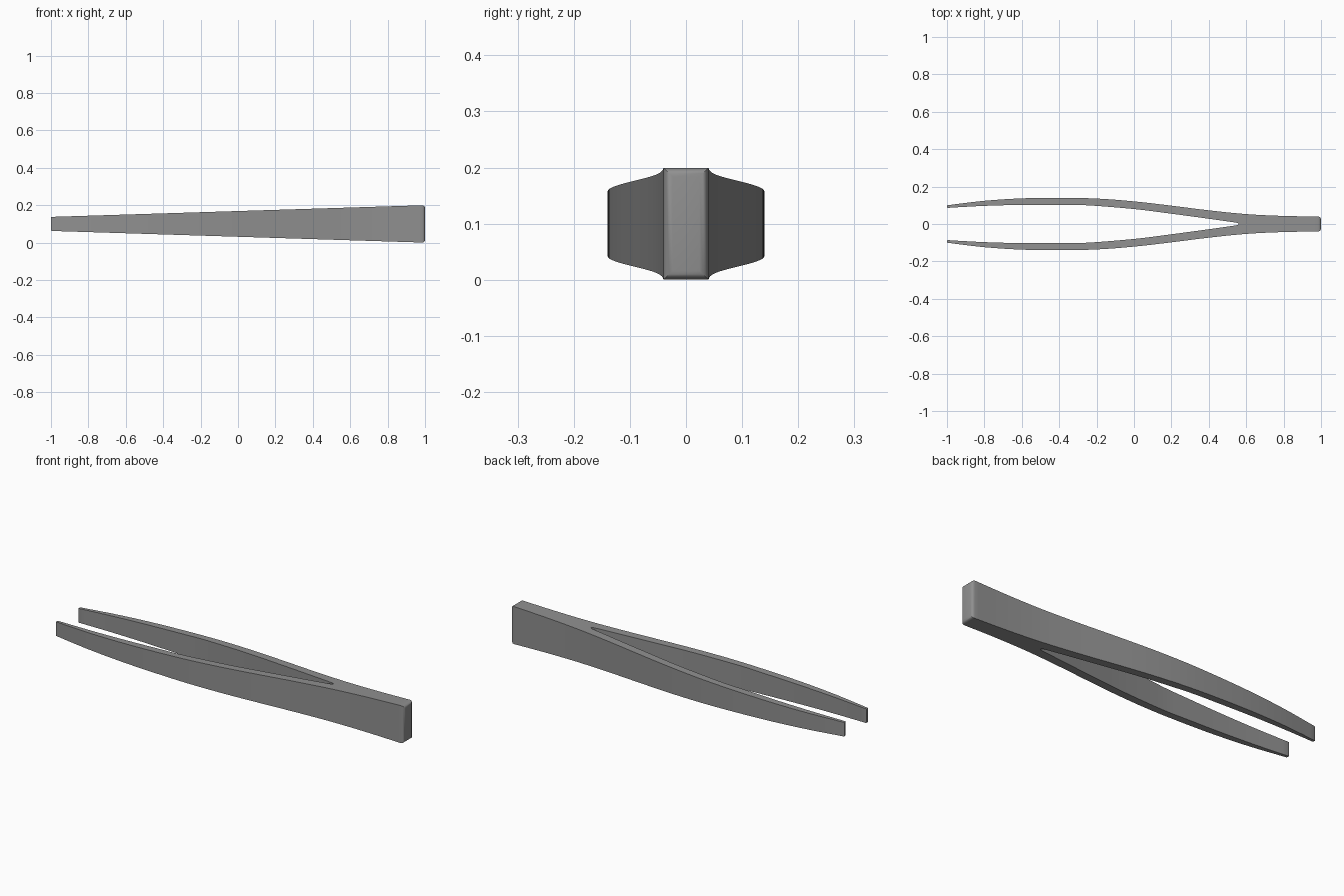
import bpy, bmesh, math

if "Cube" in bpy.data.objects:
    bpy.data.objects.remove(bpy.data.objects["Cube"])

# Half-profile control points (x, y), seen from above
OUTER = [(-1, .1), (-.8, .124), (-.6, .137), (-.4, .14), (-.2, .136), (0, .121),
         (.2, .098), (.4, .073), (.6, .053), (.8, .043), (1, .04)]
INNER = [(-1, .086), (-.8, .097), (-.6, .102), (-.4, .102), (-.25, .1), (0, .08),
         (.2, .055), (.4, .028), (.535, .009), (.553, .005), (.56, 0)]


def smooth(points, steps=4):
    """Catmull-Rom curve through the points."""
    p = [points[0]] + points + [points[-1]]
    out = []
    for a, b, c, d in zip(p, p[1:], p[2:], p[3:]):
        for i in range(steps):
            t = i / steps
            out.append(tuple(.5 * (2 * b[k] + (c[k] - a[k]) * t
                       + (2 * a[k] - 5 * b[k] + 4 * c[k] - d[k]) * t * t
                       + (3 * b[k] - a[k] - 3 * c[k] + d[k]) * t ** 3) for k in (0, 1)))
    return out + [points[-1]]


def half_height(x):
    return .06875 + .03125 * x


# Closed outline: outer edge, handle end, other outer edge, then the inner V
outer, inner = smooth(OUTER), smooth(INNER)
mirror = lambda pts: [(x, -y) for x, y in pts]
outline = outer + mirror(outer)[::-1] + mirror(inner) + inner[-2::-1]

bm = bmesh.new()
top = [bm.verts.new((x, y, .1 + half_height(x))) for x, y in outline]
bottom = [bm.verts.new((x, y, .1 - half_height(x))) for x, y in outline]
bm.faces.new(top)
bm.faces.new(bottom[::-1])
n = len(top)
for i in range(n):
    j = (i + 1) % n
    bm.faces.new((top[j], top[i], bottom[i], bottom[j]))
bmesh.ops.recalc_face_normals(bm, faces=bm.faces)

# Rounded handle end and slightly softened tips
for sign, radius, segments in ((1, .016, 4), (-1, .004, 2)):
    edges = [e for e in bm.edges if all(v.co.x * sign > .999 for v in e.verts)]
    bmesh.ops.bevel(bm, geom=edges, offset=radius, segments=segments,
                    profile=.5, affect='EDGES')
bmesh.ops.triangulate(bm, faces=[f for f in bm.faces if len(f.verts) > 4])

mesh = bpy.data.meshes.new("tweezers")
bm.to_mesh(mesh)
bm.free()
tweezers = bpy.data.objects.new("tweezers", mesh)
bpy.context.collection.objects.link(tweezers)

steel = bpy.data.materials.new("steel grey")
steel.diffuse_color = (.28, .28, .28, 1)
steel.use_nodes = True
steel.node_tree.nodes["Principled BSDF"].inputs["Base Color"].default_value = steel.diffuse_color
mesh.materials.append(steel)

bpy.context.view_layer.objects.active = tweezers
tweezers.select_set(True)
bpy.ops.object.shade_smooth_by_angle(angle=math.radians(30))
